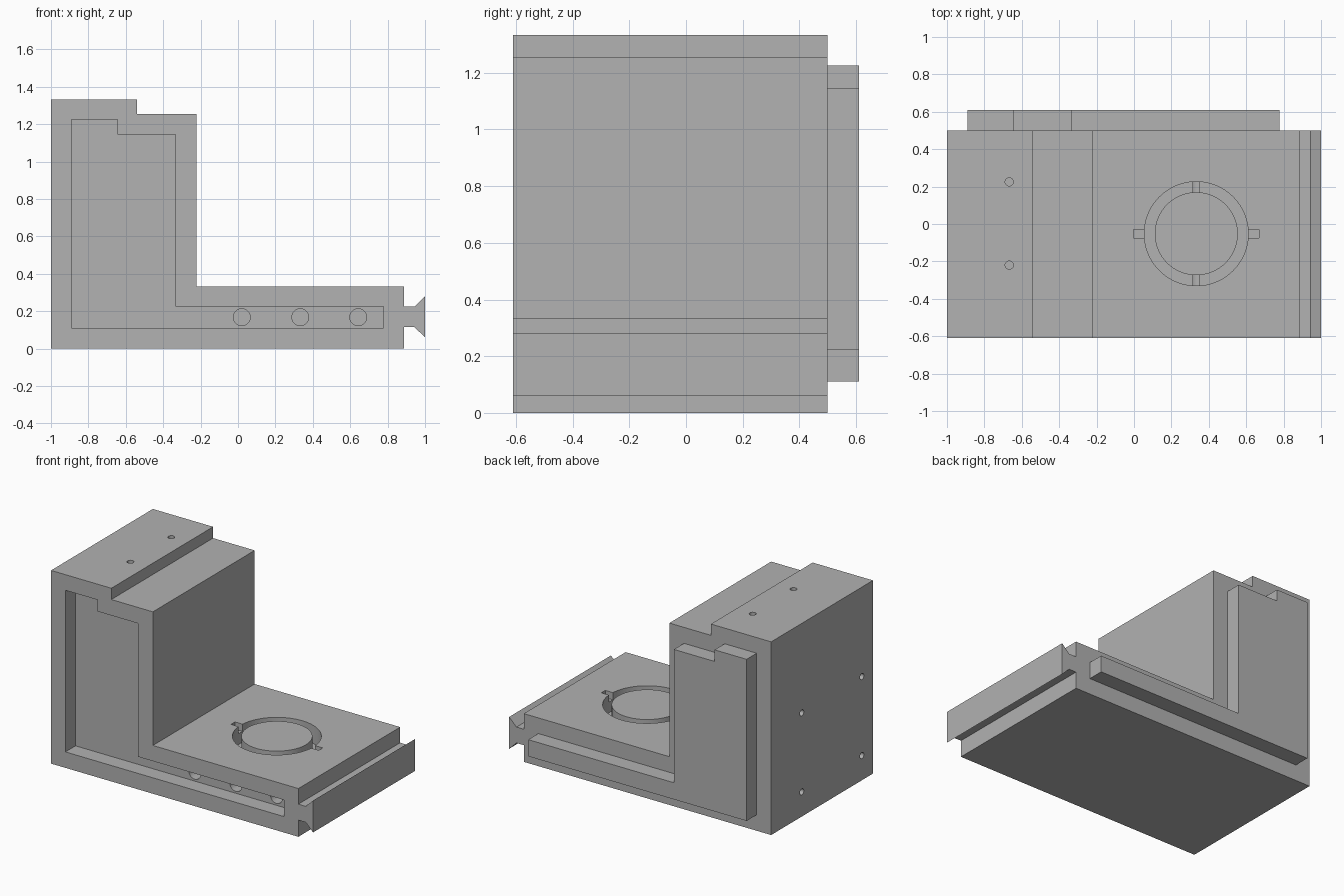
import bpy, bmesh
from mathutils import Matrix, Vector

cube = bpy.data.objects.get("Cube")
if cube:
    bpy.data.objects.remove(cube)

grey = bpy.data.materials.new("plain grey")
grey.use_nodes = True
colour = (0.445, 0.445, 0.445, 1)
grey.diffuse_color = colour
grey.node_tree.nodes["Principled BSDF"].inputs["Base Color"].default_value = colour


def finish(name, bm):
    bmesh.ops.recalc_face_normals(bm, faces=bm.faces[:])
    mesh = bpy.data.meshes.new(name)
    bm.to_mesh(mesh)
    bm.free()
    mesh.materials.append(grey)
    obj = bpy.data.objects.new(name, mesh)
    bpy.context.collection.objects.link(obj)
    return obj


def extrude_profile(name, points, y0, y1):
    """Extrude an x-z outline along y."""
    bm = bmesh.new()
    face = bm.faces.new([bm.verts.new((x, y0, z)) for x, z in points])
    out = bmesh.ops.extrude_face_region(bm, geom=[face])["geom"]
    moved = [v for v in out if isinstance(v, bmesh.types.BMVert)]
    bmesh.ops.translate(bm, verts=moved, vec=(0, y1 - y0, 0))
    return finish(name, bm)


def rod(name, start, end, radius, sides=48):
    """Cylinder running between two points."""
    a, b = Vector(start), Vector(end)
    turn = (b - a).to_track_quat("Z", "Y").to_matrix().to_4x4()
    bm = bmesh.new()
    bmesh.ops.create_cone(bm, cap_ends=True, segments=sides, radius1=radius,
                          radius2=radius, depth=(b - a).length,
                          matrix=Matrix.Translation((a + b) / 2) @ turn)
    return finish(name, bm)


def cut(target, cutter):
    """Subtract the cutter, apply it and discard it."""
    cutter.hide_render = True
    bpy.context.view_layer.objects.active = target
    mod = target.modifiers.new("cut", "BOOLEAN")
    mod.operation, mod.solver, mod.object = "DIFFERENCE", "EXACT", cutter
    bpy.ops.object.modifier_apply(modifier=mod.name)
    bpy.data.objects.remove(cutter)


FRONT, BACK, TOP, BASE = -0.61, 0.5, 1.333, 0.333
DEPTH = 0.11

# L-shaped body with the dovetail rail along its right end
body = extrude_profile("body", [
    (-1, 0), (0.888, 0), (0.888, 0.115), (0.944, 0.115), (1, 0.06), (1, 0.28),
    (0.944, 0.225), (0.888, 0.225), (0.888, BASE), (-0.223, BASE),
    (-0.223, 1.255), (-0.54, 1.255), (-0.54, TOP), (-1, TOP)], FRONT, BACK)

# Matching inset outline: recess in the front, raised key on the back
inset = [(-0.89, 0.11), (0.777, 0.11), (0.777, 0.225), (-0.335, 0.225),
         (-0.335, 1.145), (-0.645, 1.145), (-0.645, 1.225), (-0.89, 1.225)]
cut(body, extrude_profile("recess_cutter", inset, FRONT - 0.05, FRONT + DEPTH))
extrude_profile("back_key", inset, BACK - 0.005, BACK + DEPTH)

# Ring groove in the base, with two shallow side notches
cx, cy = 0.333, -0.052
ring = rod("ring_cutter", (cx, cy, BASE - 0.124), (cx, cy, BASE + 0.05), 0.278, 96)
cut(ring, rod("ring_core", (cx, cy, 0), (cx, cy, 1), 0.222, 96))
cut(body, ring)
for side in (-1, 1):
    x0, x1 = sorted((cx + side * 0.26, cx + side * 0.335))
    z0, z1 = BASE - 0.05, BASE + 0.05
    cut(body, extrude_profile("notch_cutter", [(x0, z0), (x1, z0), (x1, z1), (x0, z1)],
                              cy - 0.022, cy + 0.022))

# Three long bores running back from the recess
for x in (0.02, cx, 0.643):
    cut(body, rod("bore_cutter", (x, FRONT + 0.05, 0.168), (x, BACK - 0.03, 0.168), 0.045))

# Small pin holes in the top and the upright's outer face
for y in (-0.22, 0.225):
    cut(body, rod("top_hole_cutter", (-0.667, y, TOP - 0.11), (-0.667, y, TOP + 0.05), 0.022, 32))
for y in (-0.49, 0.165):
    for z in (0.17, 0.715):
        cut(body, rod("side_hole_cutter", (-1.05, y, z), (-0.93, y, z), 0.021, 32))

# Smooth round walls, sharp corners
bpy.ops.object.select_all(action="DESELECT")
body.select_set(True)
bpy.context.view_layer.objects.active = body
bpy.ops.object.shade_smooth_by_angle()
